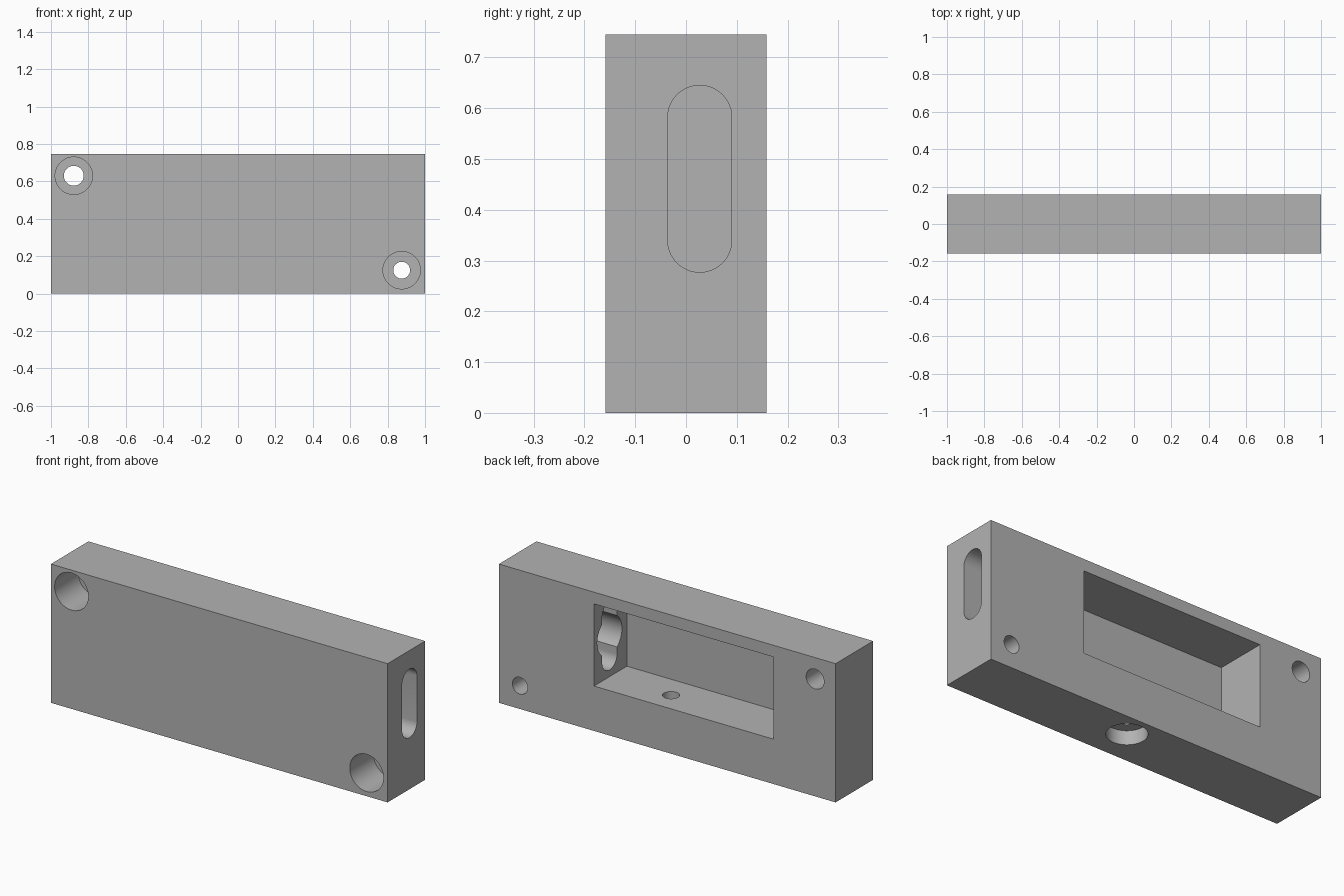
import bpy, math
from mathutils import Vector, Matrix

cube = bpy.data.objects.get("Cube")
if cube:
    bpy.data.objects.remove(cube, do_unlink=True)

grey = bpy.data.materials.new("plain grey")
grey.use_nodes = True
grey.diffuse_color = (0.45, 0.45, 0.45, 1)
grey.node_tree.nodes["Principled BSDF"].inputs["Base Color"].default_value = (0.45, 0.45, 0.45, 1)

WIDTH, DEPTH, HEIGHT = 2.0, 0.318, 0.745
FRONT, BACK = -DEPTH / 2, DEPTH / 2
OVER = 0.1  # how far cutters stick out of the body

# Axes onto which a flat profile (u, v) and its extrusion direction are mapped
FRAMES = {
    "X": (Vector((0, 1, 0)), Vector((0, 0, 1)), Vector((1, 0, 0))),
    "Y": (Vector((1, 0, 0)), Vector((0, 0, 1)), Vector((0, 1, 0))),
    "Z": (Vector((1, 0, 0)), Vector((0, 1, 0)), Vector((0, 0, 1))),
}


def prism(name, profile, axis, start, end):
    """Extrude a flat profile along an axis."""
    u, v, w = FRAMES[axis]
    n = len(profile)
    verts = [u * a + v * b + w * t for t in (start, end) for a, b in profile]
    faces = [list(range(n))[::-1], list(range(n, 2 * n))]
    faces += [[i, (i + 1) % n, n + (i + 1) % n, n + i] for i in range(n)]
    mesh = bpy.data.meshes.new(name)
    mesh.from_pydata(verts, [], faces)
    if Matrix((u, v, w)).determinant() < 0:
        mesh.flip_normals()
    mesh.materials.append(grey)
    obj = bpy.data.objects.new(name, mesh)
    bpy.context.collection.objects.link(obj)
    return obj


def rect(a0, a1, b0, b1):
    return [(a0, b0), (a1, b0), (a1, b1), (a0, b1)]


def stadium(a, b0, b1, r, steps=32):
    """Upright rounded slot; a circle when both centres agree."""
    pts = []
    for i in range(2 * steps):
        t = math.pi * (i + 0.5) / steps
        pts.append((a + r * math.cos(t), (b1 if i < steps else b0) + r * math.sin(t)))
    return pts


def circle(a, b, r):
    return stadium(a, b, b, r)


body = prism("housing_block", rect(-WIDTH / 2, WIDTH / 2, 0, HEIGHT), "Y", FRONT, BACK)


def cut(name, profile, axis, start, end):
    """Subtract a prism from the body and discard the cutter."""
    tool = prism(name, profile, axis, start, end)
    tool.hide_render = True
    mod = body.modifiers.new(name, "BOOLEAN")
    mod.operation = "DIFFERENCE"
    mod.solver = "EXACT"
    mod.object = tool
    bpy.context.view_layer.objects.active = body
    bpy.ops.object.modifier_apply(modifier=mod.name)
    bpy.data.objects.remove(tool, do_unlink=True)


# Rear pocket
POCKET_X, POCKET_FLOOR = 0.435, -0.12
cut("pocket", rect(-0.63, POCKET_X, 0.241, 0.682), "Y", POCKET_FLOOR, BACK + OVER)

# Counterbored screw holes at opposite corners
for x, z, r in ((-0.878, 0.63, 0.053), (0.875, 0.125, 0.045)):
    cut("screw_head_bore", circle(x, z, 0.1), "Y", FRONT - OVER, FRONT + 0.2)
    cut("screw_hole", circle(x, z, r), "Y", FRONT, BACK + OVER)

# Side slot into the pocket, widened by a round bore on the inside
cut("side_slot", stadium(0.027, 0.34, 0.582, 0.063), "X", POCKET_X - OVER, 1 + OVER)
cut("slot_bore", circle(0.027, 0.461, 0.105), "X", POCKET_X - OVER, POCKET_X + 0.35)

# Counterbored hole in the underside
cut("base_bore", circle(0.068, 0.03, 0.098), "Z", -OVER, 0.075)
cut("base_hole", circle(0.068, 0.03, 0.042), "Z", 0, 0.3)

# Shallow stepped notch on the rear edge
notch = [(-0.848, 0.53), (-0.952, 0.53), (-0.952, 0.402), (-1.1, 0.402), (-1.1, 0.21), (-0.848, 0.36)]
cut("edge_notch", notch[::-1], "Y", BACK - 0.04, BACK + OVER)

# Smooth bores with crisp edges
bpy.ops.object.select_all(action="DESELECT")
body.select_set(True)
bpy.context.view_layer.objects.active = body
bpy.ops.object.shade_smooth_by_angle(angle=math.radians(30))
